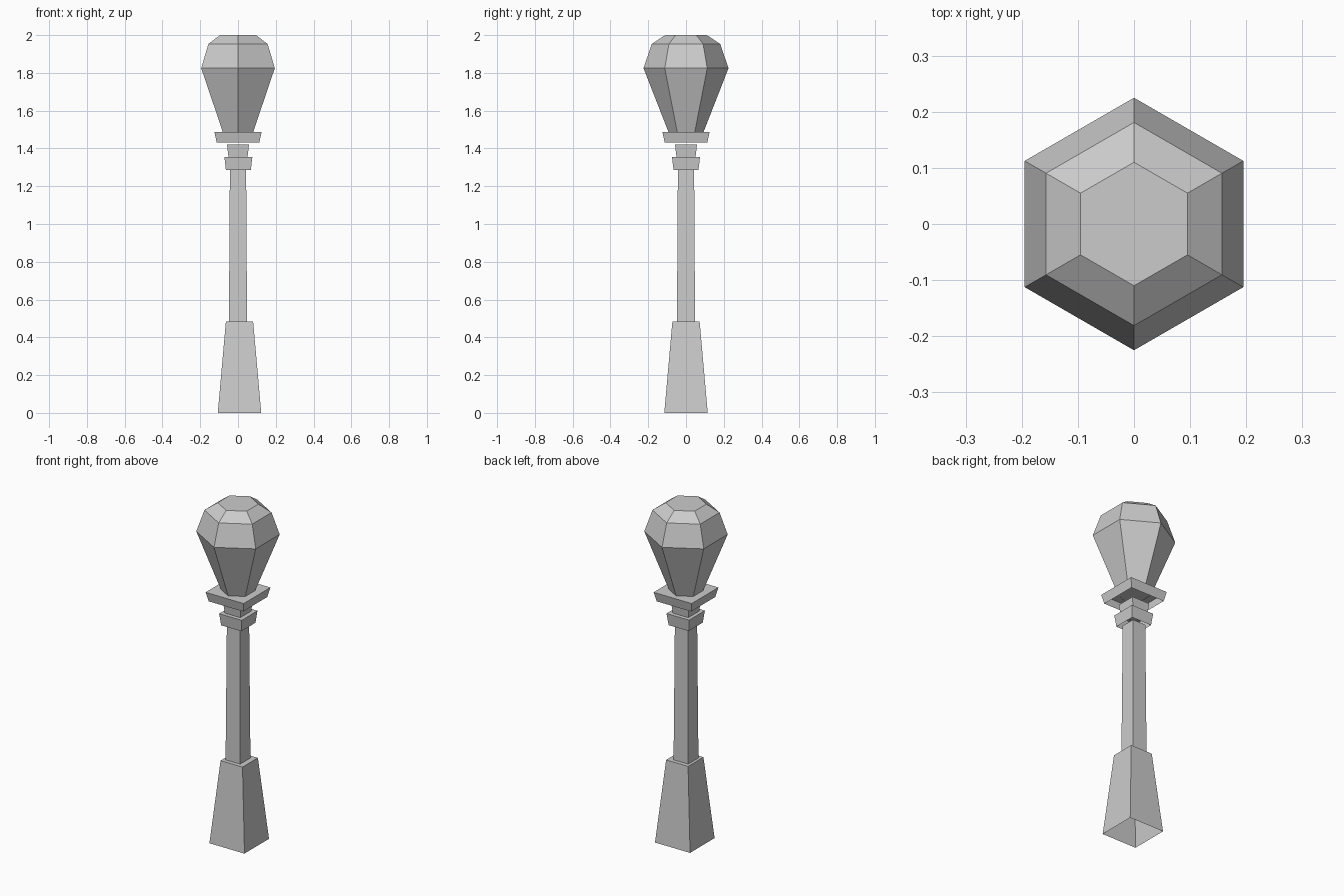
import bpy
import bmesh
from math import cos, sin, pi, sqrt

cube = bpy.data.objects.get("Cube")
if cube:
    bpy.data.objects.remove(cube, do_unlink=True)

# Single painted-metal colour
GREY = (0.6, 0.6, 0.6, 1.0)
metal = bpy.data.materials.new("plain grey")
metal.use_nodes = True
metal.diffuse_color = GREY
metal.node_tree.nodes["Principled BSDF"].inputs["Base Color"].default_value = GREY


def loft(name, sides, start, profile, x=0.0):
    """Stack flat rings of (radius, height), capped on top and open below."""
    bm = bmesh.new()
    rings = []
    for radius, z in profile:
        angles = [start + 2 * pi * i / sides for i in range(sides)]
        rings.append([bm.verts.new((x + radius * cos(a), radius * sin(a), z))
                      for a in angles])
    for low, high in zip(rings, rings[1:]):
        for i in range(sides):
            j = (i + 1) % sides
            bm.faces.new((low[i], low[j], high[j], high[i]))
    bm.faces.new(rings[-1])
    mesh = bpy.data.meshes.new(name)
    bm.to_mesh(mesh)
    bm.free()
    mesh.materials.append(metal)
    obj = bpy.data.objects.new(name, mesh)
    bpy.context.collection.objects.link(obj)
    return obj


def square(name, low, high, x=0.0):
    """Tapered square section from (half width, height) pairs."""
    loft(name, 4, pi / 4, [(half * sqrt(2), z) for half, z in (low, high)], x)


# Post, from the ground up
square("base", (0.115, 0.0), (0.072, 0.485), x=0.008)
square("pole", (0.048, 0.48), (0.043, 1.29))
square("collar", (0.066, 1.285), (0.074, 1.355), x=0.002)
square("neck", (0.05, 1.35), (0.058, 1.42))
square("lamp_plate", (0.113, 1.432), (0.125, 1.487))

# Faceted six-sided lamp head
loft("lamp_head", 6, pi / 2,
     [(0.092, 1.485), (0.225, 1.825), (0.181, 1.953), (0.11, 2.0)])
